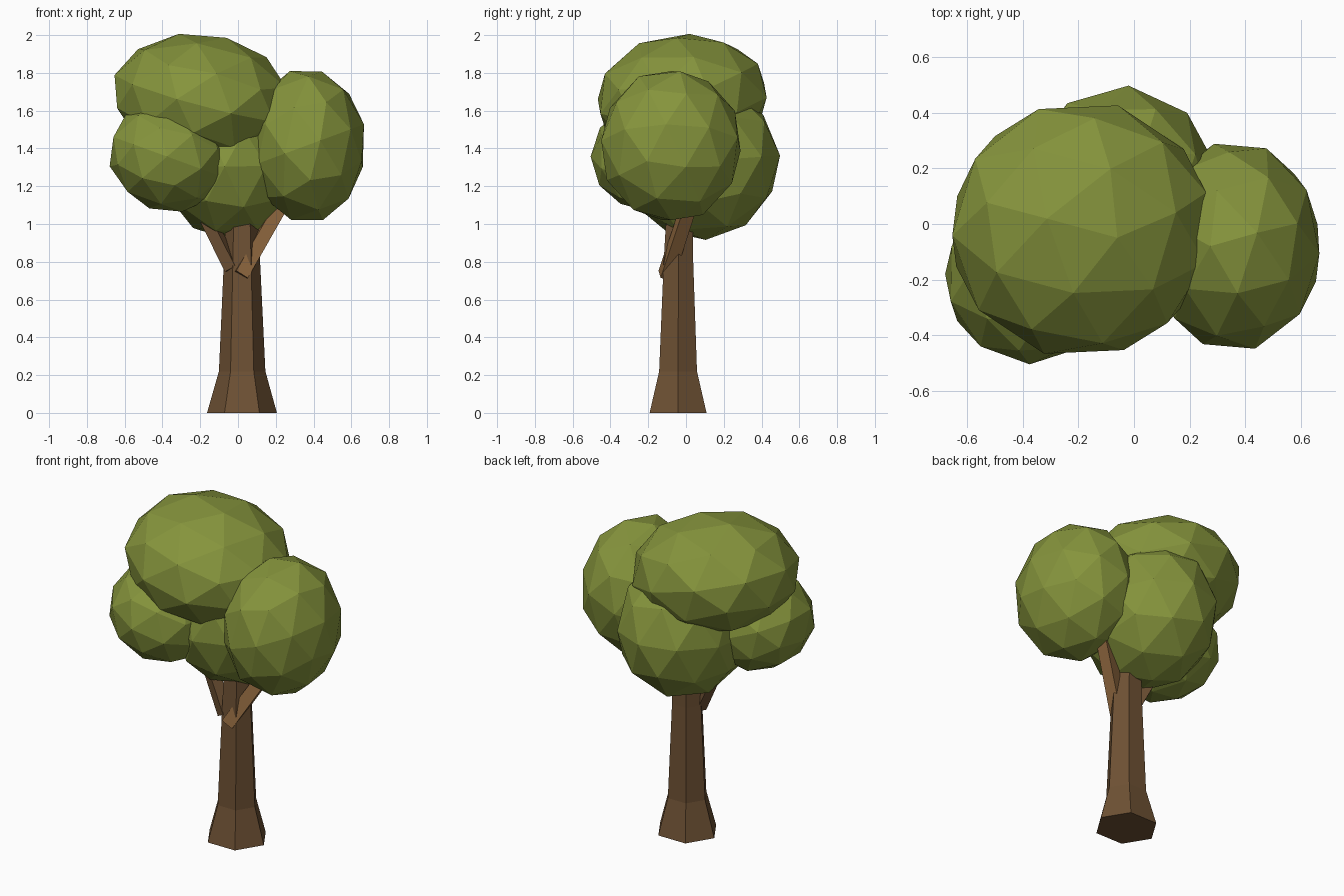
import bpy, bmesh, math
from mathutils import Vector, Matrix, Euler

if "Cube" in bpy.data.objects:
    bpy.data.objects.remove(bpy.data.objects["Cube"])


def material(name, rgb):
    m = bpy.data.materials.new(name)
    m.diffuse_color = (*rgb, 1)
    m.use_nodes = True
    m.node_tree.nodes["Principled BSDF"].inputs["Base Color"].default_value = m.diffuse_color
    return m


LEAF = material("leaf green", (0.235, 0.295, 0.045))
BARK = material("bark brown", (0.155, 0.082, 0.034))
BRANCH = material("branch brown", (0.28, 0.14, 0.05))


def finish(name, bm, mat):
    bmesh.ops.recalc_face_normals(bm, faces=bm.faces)
    me = bpy.data.meshes.new(name)
    bm.to_mesh(me)
    bm.free()
    me.materials.append(mat)
    ob = bpy.data.objects.new(name, me)
    bpy.context.collection.objects.link(ob)


def tube(name, rings, mat):
    """Skin a list of closed rings and cap both ends."""
    bm = bmesh.new()
    loops = [[bm.verts.new(p) for p in ring] for ring in rings]
    n = len(loops[0])
    for a, b in zip(loops, loops[1:]):
        for i in range(n):
            j = (i + 1) % n
            bm.faces.new((a[i], a[j], b[j], b[i]))
    bm.faces.new(loops[0])
    bm.faces.new(loops[-1])
    finish(name, bm, mat)


def branch(name, start, end, r0, r1, twist, mat):
    start, end = Vector(start), Vector(end)
    q = (end - start).to_track_quat('Z', 'Y')
    rings = []
    for c, r in ((start, r0), (end, r1)):
        rings.append([c + q @ Vector((r * math.cos(twist + i * math.pi / 2),
                                      r * math.sin(twist + i * math.pi / 2), 0))
                      for i in range(4)])
    tube(name, rings, mat)


def foliage(name, centre, radii, tilt, spin, lean=0):
    """Stretched icosphere; spin and lean turn the facets, tilt turns the whole clump."""
    bm = bmesh.new()
    bmesh.ops.create_icosphere(bm, subdivisions=2, radius=1)
    bm.transform(Matrix.Translation(centre)
                 @ Euler([math.radians(a) for a in tilt]).to_matrix().to_4x4()
                 @ Matrix.Diagonal((*radii, 1))
                 @ Matrix.Rotation(math.radians(lean), 4, 'Y')
                 @ Matrix.Rotation(math.radians(spin), 4, 'Z'))
    finish(name, bm, LEAF)


# Flared six-sided trunk: (height, radius, centre x, centre y)
profile = [(0, 0.185, 0.021, -0.042), (0.22, 0.123, 0.022, -0.042),
           (0.8, 0.096, 0.021, -0.04), (1.2, 0.08, 0.02, -0.03)]
tube("trunk", [[(cx + r * math.cos(i * math.pi / 3),
                 cy + 0.94 * r * math.sin(i * math.pi / 3), z) for i in range(6)]
               for z, r, cx, cy in profile], BARK)

# Two square branches forking out of the trunk
branch("right_branch", (0.012, -0.105, 0.728), (0.25, 0.03, 1.14), 0.052, 0.048, 0.5, BRANCH)
branch("left_branch", (-0.03, -0.08, 0.765), (-0.21, -0.04, 1.12), 0.047, 0.043, 0.6, BARK)

# Foliage clumps
foliage("top_foliage", (-0.19, -0.02, 1.665), (0.484, 0.465, 0.342), (5, 8, 0), 20, 10)
foliage("right_foliage", (0.362, -0.08, 1.415), (0.318, 0.38, 0.41), (0, 0, 0), 14, -16)
foliage("left_foliage", (-0.37, -0.185, 1.355), (0.322, 0.32, 0.29), (0, 20, 0), 35)
foliage("back_foliage", (-0.045, 0.075, 1.333), (0.368, 0.425, 0.418), (4, 0, 0), 68)
